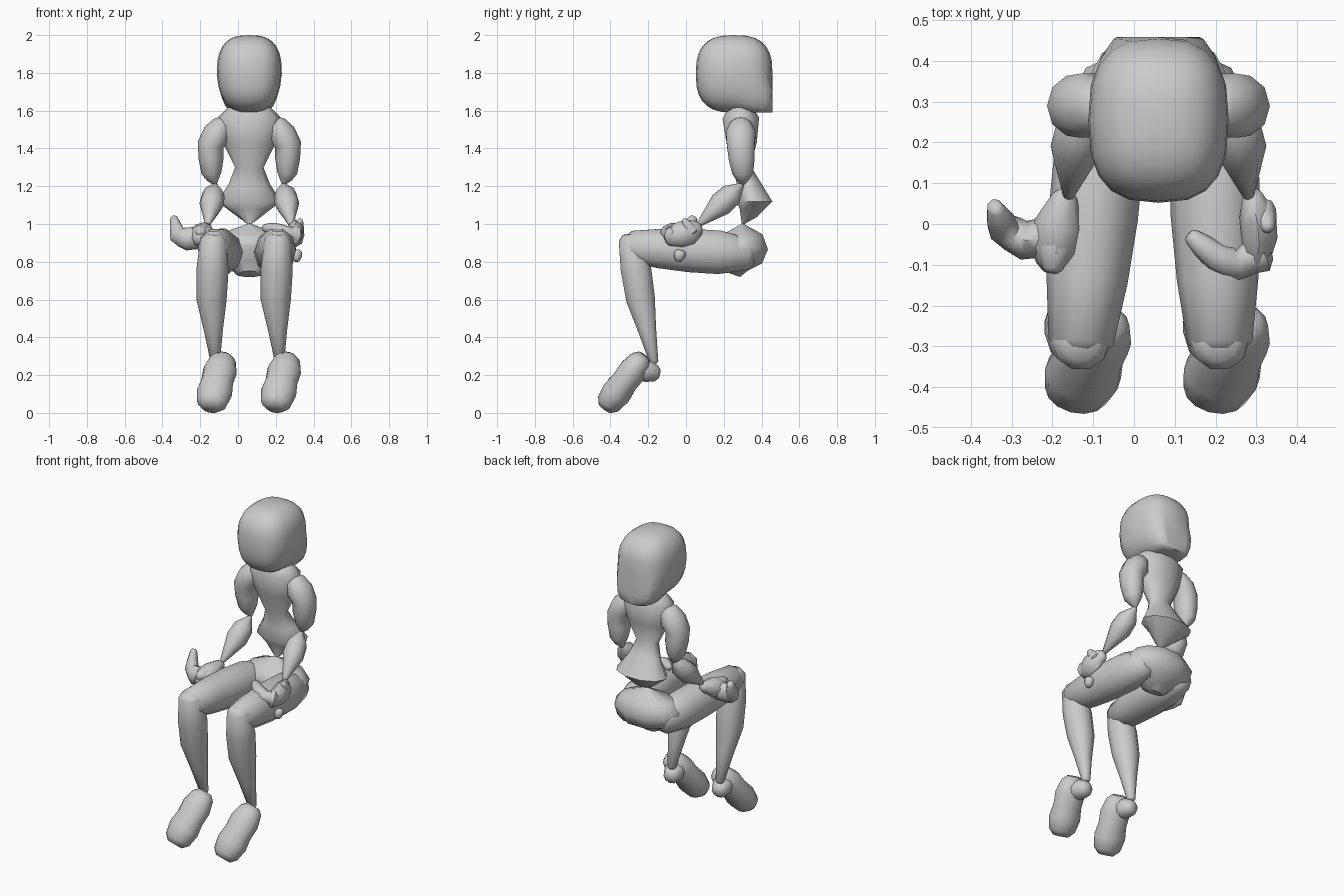
import bpy, bmesh, math
from mathutils import Vector

if "Cube" in bpy.data.objects:
    bpy.data.objects.remove(bpy.data.objects["Cube"], do_unlink=True)

grey = bpy.data.materials.new("light_grey")
grey.use_nodes = True
grey.diffuse_color = (.6, .6, .6, 1)
shader = grey.node_tree.nodes["Principled BSDF"]
shader.inputs["Base Color"].default_value = grey.diffuse_color

MIDDLE = .06
ACROSS = Vector((1, 0, 0))
UPWARD = Vector((0, 0, 1))


def finish(name, bm):
    bmesh.ops.recalc_face_normals(bm, faces=bm.faces)
    mesh = bpy.data.meshes.new(name)
    bm.to_mesh(mesh)
    bm.free()
    mesh.materials.append(grey)
    part = bpy.data.objects.new(name, mesh)
    bpy.context.scene.collection.objects.link(part)
    bpy.ops.object.select_all(action='DESELECT')
    part.select_set(True)
    bpy.context.view_layer.objects.active = part
    bpy.ops.object.shade_smooth_by_angle(angle=math.radians(55))


def along(path, t):
    """Point at fraction t of a path, counting each segment as equally long."""
    place = t * (len(path) - 1)
    index = min(int(place), len(path) - 2)
    return Vector(path[index]).lerp(Vector(path[index + 1]), place - index)


def limb(name, path, radii, depth=1, width_axis=ACROSS, sides=10):
    """Skin oval rings, evenly spaced along a path, with a low dome on each end."""
    last = len(radii) - 1
    rings = [(along(path, i / last), radius) for i, radius in enumerate(radii)]
    for end, inner in ((0, 1), (-1, -2)):
        centre, radius = rings[end]
        outward = (centre - rings[inner][0]).normalized()
        dome = (centre + outward * radius * .4, radius * .6)
        rings.insert(0 if end == 0 else len(rings), dome)

    bm = bmesh.new()
    loops = []
    for i, (centre, radius) in enumerate(rings):
        before = rings[max(i - 1, 0)][0]
        after = rings[min(i + 1, len(rings) - 1)][0]
        tangent = (after - before).normalized()
        wide = (width_axis - tangent * width_axis.dot(tangent)).normalized()
        deep = tangent.cross(wide) * depth
        loop = []
        for k in range(sides):
            angle = math.tau * k / sides
            offset = wide * math.cos(angle) + deep * math.sin(angle)
            loop.append(bm.verts.new(centre + offset * radius))
        loops.append(loop)
    for lower, upper in zip(loops, loops[1:]):
        for k in range(sides):
            n = (k + 1) % sides
            bm.faces.new((lower[k], lower[n], upper[n], upper[k]))
    bm.faces.new(loops[0])
    bm.faces.new(loops[-1])
    finish(name, bm)


# Head: a boxy rounded form with a squarer lower back edge
bm = bmesh.new()
bmesh.ops.create_uvsphere(bm, u_segments=20, v_segments=14, radius=1)
for vert in bm.verts:
    x, y, z = (math.copysign(abs(c) ** .74, c) for c in vert.co)
    if z < 0:
        x *= 1 + z / 10
        if y > 0:
            y = min(1, y * (1 - z / 2))
            z = max(-1, z * (1 + y / 3))
    vert.co = (MIDDLE + .172 * x, .255 + .203 * y, 1.795 + .205 * z)
finish("head", bm)

# Torso: broad chest, narrow waist, flared lower back ending in a pinch
pinch = (MIDDLE, .3, 1)
limb("chest", [(MIDDLE, .29, 1.56), (MIDDLE, .3, 1.3), (MIDDLE, .36, 1.12), pinch],
     [.17, .14, .075, .11, .17, .09, .01], depth=.6)
limb("shoulders", [(MIDDLE - .15, .29, 1.52), (MIDDLE + .15, .29, 1.52)],
     [.06, .075, .07, .075, .06])
limb("pelvis", [pinch, (MIDDLE, .3, .89), (MIDDLE, .26, .78)],
     [.01, .17, .22, .21, .12], depth=.65)

for side, sign in (("right", -1), ("left", 1)):
    # Legs: thick thigh, tapering shin, capsule shoe tipped down at the toe
    leg = MIDDLE + sign * .17 - .02
    knee = (leg, -.29, .88)
    ankle = (leg + .01, -.17, .27)
    limb(side + "_thigh", [(MIDDLE + sign * .13, .33, .84), knee],
         [.08, .11, .11, .1, .08], depth=1.1)
    limb(side + "_shin", [(leg, -.29, .92), (leg - .01, -.24, .6), ankle],
         [.07, .085, .08, .05, .025])
    limb(side + "_foot", [(leg - .01, -.41, .05), (leg + .05, -.24, .28)],
         [.08, .095, .085, .09, .07], depth=.85, sides=14)
    limb(side + "_heel", [(leg + .03, -.25, .23), (leg + .01, -.16, .21)],
         [.06, .06, .045])

    # Arms: full upper arm pinching at the elbow, then a wedge forearm
    elbow = (MIDDLE + sign * .18, .3, 1.21)
    wrist = (MIDDLE + sign * .22, .07, 1)
    limb(side + "_upper_arm",
         [(MIDDLE + sign * .14, .29, 1.53), (MIDDLE + sign * .205, .29, 1.42),
          (MIDDLE + sign * .2, .3, 1.27), elbow],
         [.055, .075, .07, .066, .053, .035, .01], depth=1.1)
    limb(side + "_forearm", [elbow, wrist], [.01, .06, .065, .04, .015], sides=8)

# Right hand: open palm with fingers curling up and outward
limb("right_palm", [(-.17, .07, .98), (-.19, -.03, .94), (-.2, -.1, .92)],
     [.03, .06, .065, .04], sides=8)
limb("right_fingers", [(-.2, -.03, .93), (-.27, -.04, .92), (-.32, -.01, .94),
                       (-.34, .04, 1.03)],
     [.06, .06, .06, .055, .05, .04, .025], width_axis=UPWARD, depth=.8, sides=8)
limb("right_thumb", [(-.19, -.02, .95), (-.2, -.11, .96)], [.045, .045, .025], sides=8)

# Left hand: upright palm with fingers curling inward over the thigh
limb("left_palm", [(.29, .07, .98), (.31, 0, .95), (.3, -.1, .93)],
     [.025, .045, .045, .03], depth=1.5, sides=8)
limb("left_fingers", [(.31, -.07, .94), (.25, -.1, .95), (.2, -.08, .97), (.14, -.03, .98)],
     [.05, .04, .04, .04, .035, .03, .02], width_axis=UPWARD, sides=8)
limb("left_thumb", [(.31, -.03, .85), (.31, -.04, .81)], [.03, .03, .02], sides=8)
limb("left_knuckle", [(.31, .03, .96), (.33, -.01, 1.02)], [.04, .03, .015], sides=8)
